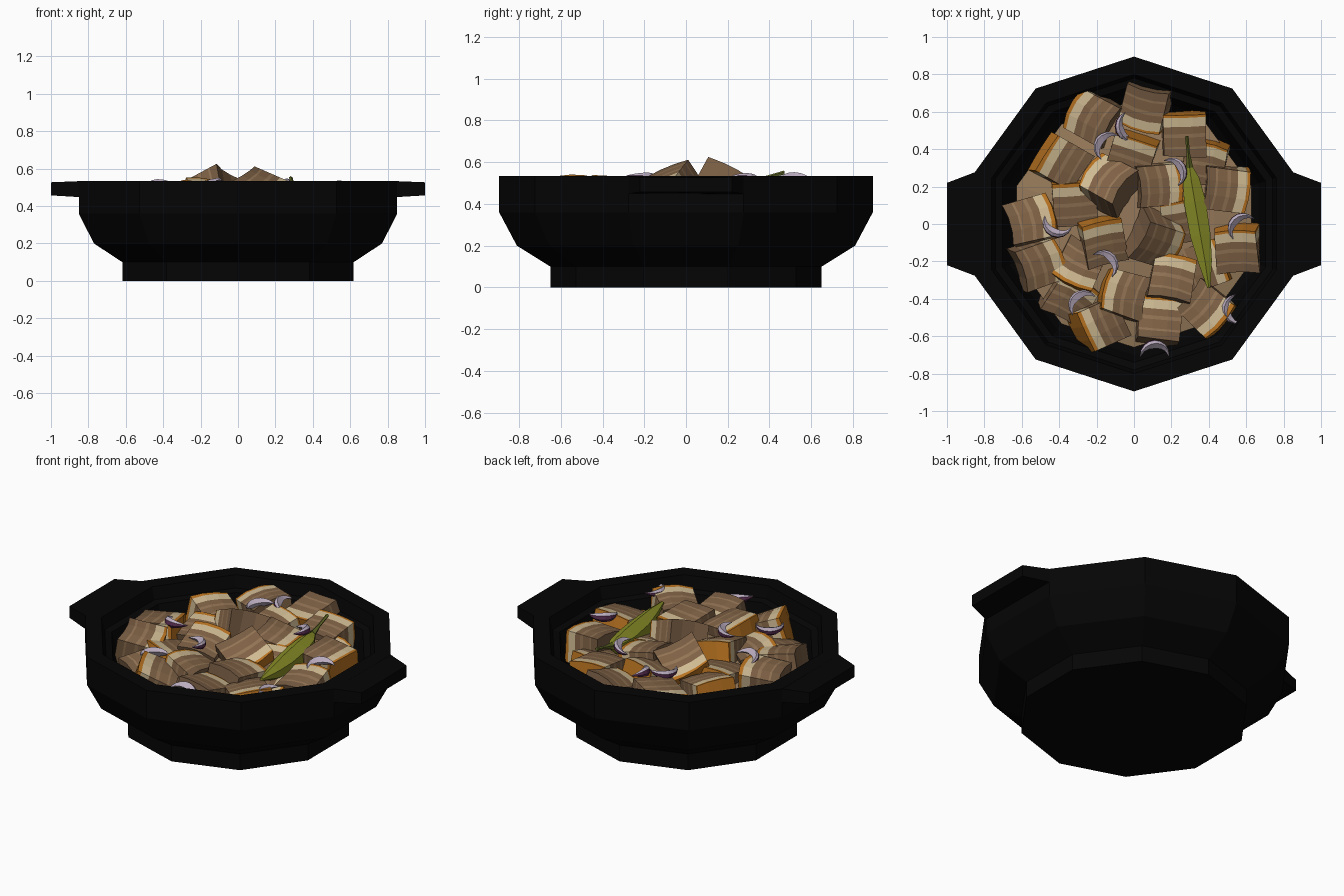
import bpy, bmesh, math, random
from mathutils import Vector

if "Cube" in bpy.data.objects:
    bpy.data.objects.remove(bpy.data.objects["Cube"])

random.seed(4)
SIDES = 10


def material(name, *rgb):
    m = bpy.data.materials.new(name)
    m.diffuse_color = (*rgb, 1)
    m.use_nodes = True
    m.node_tree.nodes["Principled BSDF"].inputs["Base Color"].default_value = m.diffuse_color
    return m


iron = material("black_iron", 0.0015, 0.0015, 0.0015)
meat = material("meat", 0.215, 0.122, 0.06)
dark_meat = material("dark_meat", 0.185, 0.107, 0.055)
pale_meat = material("pale_meat", 0.29, 0.175, 0.09)
fat = material("fat", 0.62, 0.49, 0.29)
skin = material("skin", 0.48, 0.17, 0.015)
purple = material("onion_skin", 0.11, 0.03, 0.09)
lilac = material("onion_flesh", 0.50, 0.42, 0.53)
green = material("pepper_green", 0.25, 0.27, 0.02)
stem_green = material("stem_green", 0.12, 0.14, 0.02)
base_brown = material("base_brown", 0.30, 0.19, 0.10)


def finish(name, bm, mats, loc=(0, 0, 0), rot=(0, 0, 0)):
    bmesh.ops.recalc_face_normals(bm, faces=bm.faces)
    me = bpy.data.meshes.new(name)
    bm.to_mesh(me)
    bm.free()
    for m in mats:
        me.materials.append(m)
    ob = bpy.data.objects.new(name, me)
    ob.location, ob.rotation_euler = loc, rot
    bpy.context.collection.objects.link(ob)
    return ob


def bridge(bm, rings, cap=True):
    """Join equal rings of points with quads; returns one face list per band."""
    vs = [[bm.verts.new(p) for p in r] for r in rings]
    n = len(vs[0])
    bands = [[bm.faces.new((a[i], a[(i + 1) % n], b[(i + 1) % n], b[i])) for i in range(n)]
             for a, b in zip(vs, vs[1:])]
    if cap:
        bm.faces.new(vs[0][::-1])
        bm.faces.new(vs[-1])
    return bands


def decagon(r, z):
    return [(r * math.cos(a), r * math.sin(a), z)
            for a in (math.pi / 2 + i * math.tau / SIDES for i in range(SIDES))]


# bowl: outer wall, rim and stepped inside
bm = bmesh.new()
bridge(bm, [decagon(r, z) for r, z in (
    (0.65, 0), (0.65, 0.1), (0.81, 0.2), (0.895, 0.36), (0.895, 0.533), (0.80, 0.533),
    (0.78, 0.46), (0.74, 0.45), (0.70, 0.30), (0.58, 0.14))])
finish("bowl", bm, [iron])

# side handles
for side, label in ((1, "right"), (-1, "left")):
    bm = bmesh.new()
    bridge(bm, [[(side * x, y, z) for x, y, z in (
        (0.80, -w, z0), (0.85, -w, z0), (1, -0.22, z1), (1, 0.22, z1), (0.85, w, z0), (0.80, w, z0))]
        for w, z0, z1 in ((0.277, 0.448, 0.457), (0.277, 0.533, 0.527))])
    finish("handle_" + label, bm, [iron])

# mound under the pieces
bm = bmesh.new()
bridge(bm, [decagon(0.58, 0.2), decagon(0.66, 0.36), decagon(0.45, 0.40), decagon(0.15, 0.43)])
finish("stew_base", bm, [base_brown])

# layered meat cubes: x, y, z, direction of the skin, pitch, roll (degrees)
LAYERS = ((0.097, skin), (0.048, fat), (0.01, meat), (-0.01, pale_meat),
          (-0.06, meat), (-0.072, pale_meat), (-1, dark_meat))
PIECES = (
    (-0.23, 0.58, 0.41, 152, -6, -8), (0.06, 0.62, 0.41, -105, -16, 6), (0.27, 0.48, 0.41, 92, 6, 4),
    (-0.39, 0.33, 0.41, 150, 12, 5), (-0.01, 0.37, 0.415, 72, 14, 0), (-0.14, 0.21, 0.455, 140, -30, 22),
    (0.13, 0.21, 0.425, 5, -10, 5), (0.50, 0.19, 0.415, -8, -4, 4), (-0.53, 0.02, 0.41, 15, 6, -8),
    (-0.50, -0.21, 0.415, 18, -10, 10), (-0.17, -0.08, 0.43, 102, 16, 8), (0.12, -0.08, 0.455, -30, -28, 22),
    (0.55, -0.12, 0.40, 92, 14, -4), (0.20, -0.29, 0.425, 78, -10, 4), (-0.07, -0.38, 0.425, 165, 8, 8),
    (-0.30, -0.24, 0.39, -115, 14, 0), (0.40, -0.46, 0.41, -40, 10, 4), (0.13, -0.52, 0.40, 85, -12, 6),
    (-0.19, -0.54, 0.41, -155, 20, -6), (0.38, 0.34, 0.36, 80, 12, 0), (0.26, 0.04, 0.37, 100, 16, 0),
    (-0.34, -0.38, 0.35, 60, 10, 10), (0.38, -0.22, 0.35, 20, 10, 0), (-0.32, 0.12, 0.38, 95, 12, 0))
for i, (x, y, z, yaw, pitch, roll) in enumerate(PIECES):
    bm = bmesh.new()
    bmesh.ops.create_cube(bm, size=1)
    for v in bm.verts:
        v.co = Vector((v.co.x * 0.23, v.co.y * 0.23, v.co.z * 0.18)) + Vector(
            [random.uniform(-0.008, 0.008) for _ in range(3)])
    cuts = [((0, h, 0), (0, 1, 0)) for h, _ in LAYERS[:-1]] + [((c, 0, 0), (1, 0, 0)) for c in (-0.04, 0.04)]
    for co, no in cuts:
        bmesh.ops.bisect_plane(bm, geom=bm.verts[:] + bm.edges[:] + bm.faces[:], plane_co=co, plane_no=no)
    for f in bm.faces:
        h = f.calc_center_median().y
        f.material_index = next(k for k, (low, _) in enumerate(LAYERS) if h > low)
    curve = random.uniform(-0.2, 1.6)
    for v in bm.verts:  # gentle bend of the layers
        v.co.y -= curve * v.co.x ** 2
        v.co.z -= 0.8 * v.co.x ** 2
    finish(f"meat_piece_{i + 1}", bm, [m for _, m in LAYERS], (x, y, z),
           [math.radians(a) for a in (pitch, roll, yaw - 90)])

# onion slices: x, y, z, direction of the convex side
ONIONS = ((-0.16, 0.43, 0.515, 145), (-0.05, 0.51, 0.515, 205), (0.23, 0.29, 0.515, 30),
          (0.56, 0, 0.505, 135), (-0.42, -0.02, 0.51, 245), (-0.14, -0.20, 0.525, 40),
          (-0.29, -0.41, 0.50, 130), (0.11, -0.67, 0.48, 90), (0.52, -0.46, 0.495, 190))
for i, (x, y, z, yaw) in enumerate(ONIONS):
    rings = []
    for k in range(9):
        a = math.radians(-95 + k * 23.75)
        t = 0.08 + 0.92 * math.cos(a * 90 / 95)
        c, s = math.cos(a), math.sin(a)
        rings.append([(r * c - 0.03, r * s, h * t) for r, h in (
            (0.08 - 0.014 * t, -0.028), (0.08, -0.012), (0.08, 0.012),
            (0.08 - 0.014 * t, 0.028), (0.08 - 0.046 * t, 0.006))])
    bm = bmesh.new()
    for band in bridge(bm, rings):
        band[1].material_index = band[0].material_index = 1
    finish(f"onion_slice_{i + 1}", bm, [lilac, purple], (x, y, z),
           [math.radians(a) for a in (random.uniform(-15, 15), random.uniform(-15, 15), yaw)])


# green pepper lying on top: x, y, z, half width, half height
def pod(name, path, sides, mat):
    bm = bmesh.new()
    bridge(bm, [[(x + w * math.cos(a), y + 0.18 * w * math.cos(a), z + h * math.sin(a))
                 for a in (math.pi / 2 + j * math.tau / sides for j in range(sides))]
                for x, y, z, w, h in path])
    finish(name, bm, [mat])


pod("pepper", ((0.295, 0.32, 0.50, 0.012, 0.015), (0.305, 0.24, 0.475, 0.05, 0.052),
               (0.325, 0.12, 0.46, 0.066, 0.07), (0.355, -0.06, 0.46, 0.062, 0.066),
               (0.38, -0.20, 0.475, 0.042, 0.043), (0.40, -0.34, 0.495, 0.010, 0.01)), 6, green)
pod("pepper_stem", ((0.282, 0.47, 0.55, 0.010, 0.010), (0.29, 0.38, 0.525, 0.009, 0.009),
                    (0.297, 0.30, 0.50, 0.02, 0.025)), 5, stem_green)
